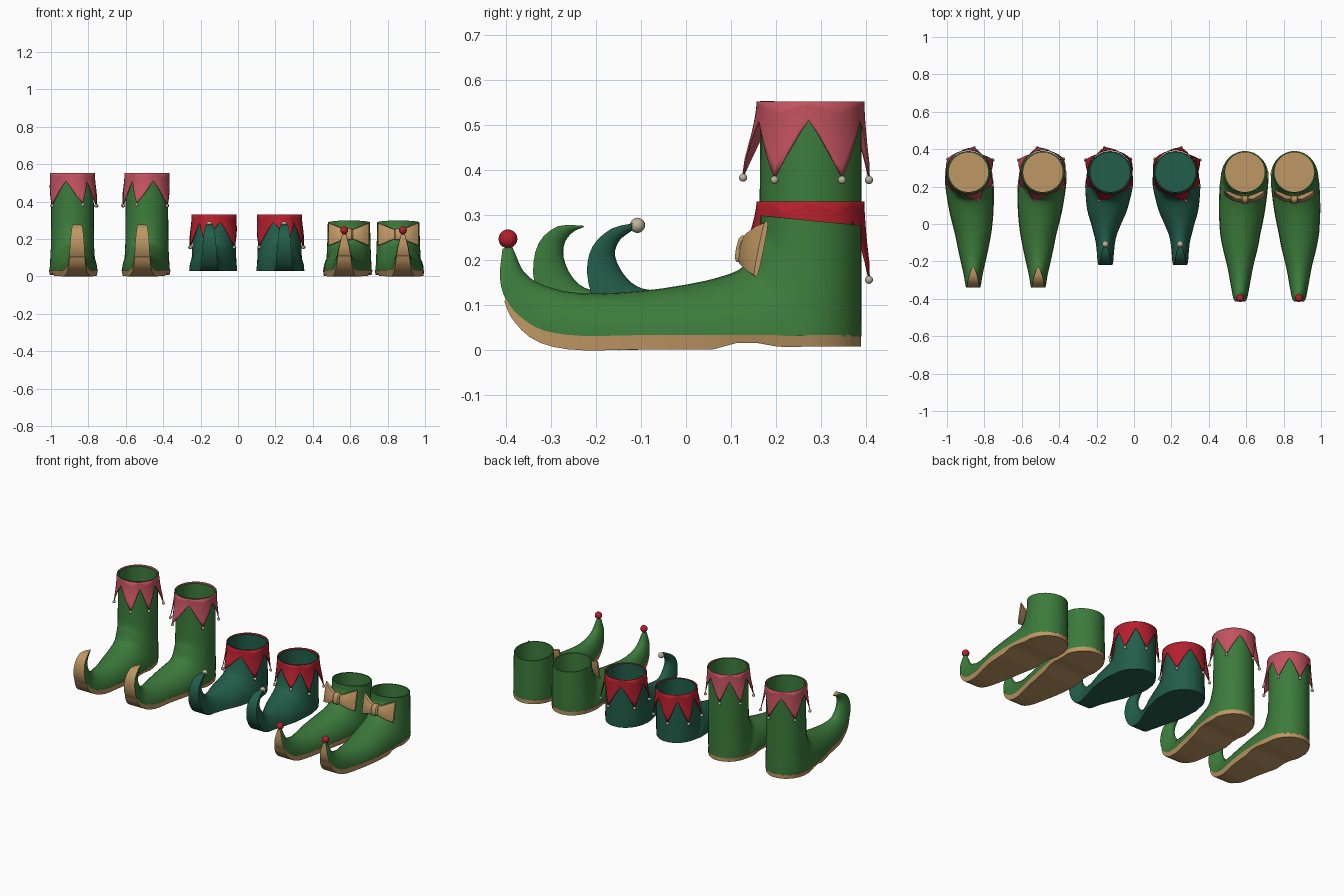
import bpy, bmesh, math
from mathutils import Vector

cube = bpy.data.objects.get("Cube")
if cube:
    bpy.data.objects.remove(cube, do_unlink=True)


def material(name, r, g, b):
    m = bpy.data.materials.new(name)
    m.use_nodes = True
    m.diffuse_color = (r, g, b, 1)
    node = m.node_tree.nodes["Principled BSDF"]
    node.inputs["Base Color"].default_value = (r, g, b, 1)
    node.inputs["Roughness"].default_value = 0.8
    return m


GREEN = material("leaf green", .045, .2, .045)
TEAL = material("dark teal green", .016, .11, .068)
TAN = material("tan leather", .52, .31, .125)
RED = material("deep red", .46, .014, .026)
PINK = material("rose pink", .54, .085, .115)
CREAM = material("cream", .5, .45, .32)

MID = .277      # y of the ankle opening centre
SEGS = 32       # points around each shoe ring
STEPS = 3       # smoothing steps between profile rows


def finish(bm, name, mats, place, angle=40):
    """Mirror by side, move to the shoe's x, and shade."""
    x, side = place
    for v in bm.verts:
        v.co.x = x + side * v.co.x
    bmesh.ops.recalc_face_normals(bm, faces=bm.faces)
    mesh = bpy.data.meshes.new(name)
    bm.to_mesh(mesh)
    bm.free()
    for m in mats:
        mesh.materials.append(m)
    ob = bpy.data.objects.new(name, mesh)
    bpy.context.collection.objects.link(ob)
    bpy.ops.object.select_all(action='DESELECT')
    ob.select_set(True)
    bpy.context.view_layer.objects.active = ob
    bpy.ops.object.shade_smooth_by_angle(angle=math.radians(angle))
    return ob


def loft(rings, rule=lambda k, i: 0, closed=True, start_mat=0):
    """Skin a list of point rings; rule(ring, column) gives the material."""
    bm = bmesh.new()
    rows = [[bm.verts.new(p) for p in ring] for ring in rings]
    n = len(rows[0])
    for k, (a, b) in enumerate(zip(rows, rows[1:])):
        for i in range(n if closed else n - 1):
            j = (i + 1) % n
            bm.faces.new((a[i], a[j], b[j], b[i])).material_index = rule(k, i)
    if closed:
        bm.faces.new(rows[0]).material_index = start_mat
        bm.faces.new(rows[-1]).material_index = rule(len(rows), n - 1)
    return bm


def ball(name, co, r, mat, place):
    bm = bmesh.new()
    bmesh.ops.create_uvsphere(bm, u_segments=16, v_segments=10, radius=r)
    bmesh.ops.translate(bm, verts=bm.verts, vec=co)
    finish(bm, name, [mat], place, 80)


def smooth_rows(rows):
    """Catmull-Rom interpolation of profile rows."""
    out = []
    for k in range(len(rows) - 1):
        quad = [rows[min(max(k + d, 0), len(rows) - 1)] for d in (-1, 0, 1, 2)]
        for s in range(STEPS):
            t = s / STEPS
            out.append([b + .5 * t * (c - a + t * (2*a - 5*b + 4*c - d + t * (3*(b - c) + d - a)))
                        for a, b, c, d in zip(*quad)])
    return out + [list(rows[-1])]


def lean(y):
    """Sideways drift of the foot toward the toe."""
    return .025 * min(1, max(0, (MID - y) / .33))


def ring(py, pz, sy, sz, w, qy, qz):
    """Front half bows from the side line S to P, back half from S to Q."""
    pts = []
    for i in range(SEGS):
        a = math.tau * i / SEGS
        s = math.sin(a)
        ey, ez = (py, pz) if s >= 0 else (qy, qz)
        f = abs(s)
        pts.append((lean(sy) + w * math.cos(a), sy + (ey - sy) * f, sz + (ez - sz) * f))
    return pts


def shoe_body(name, place, upper, insole, under, top, tilt, foot):
    shaft = [(.165, top + tilt, MID, top, .113),
             (.163, min(.3, top - .03), .275, .2, .115),
             (.152, .25, .27, .1, .119),
             (.138, .208, .25, .03, .124)]
    rows = smooth_rows(shaft + foot)
    corner = STEPS * 3
    # Inner floor and lining come first, then the outside from rim to toe tip
    rings = [ring(MID - .106, z + t, MID, z, .106, MID + .106, z - t)
             for z, t in ((.045, 0), (top, tilt))]
    for k, (py, pz, sy, sz, w) in enumerate(rows):
        sz = max(sz, .028)
        q = (.39, sz - tilt * max(0, 1 - k / 3)) if k <= corner else (sy, sz)
        rings.append(ring(py, pz, sy, sz, w, *q))
    rule = lambda k, i: 2 if k >= corner + 2 and i >= SEGS // 2 else 0
    finish(loft(rings, rule, start_mat=1), name, [upper, insole, under], place)
    return rows[corner + 1:]


def shoe_sole(name, place, rows):
    # Rounded heel outline, then the foot edge up to the start of the toe curl
    line = [(.25 + .14 * math.sin(a), .03, .126 * math.cos(a))
            for a in (math.radians(d) for d in (84, 70, 55, 40, 25, 10))]
    line += [(r[2], max(r[3], .028), r[4]) for r in rows if r[3] < .12]
    rings = []
    for k, (y, z, w) in enumerate(line):
        a, b = line[max(k - 1, 0)], line[min(k + 1, len(line) - 1)]
        d = Vector((b[0] - a[0], b[1] - a[1])).normalized()
        t = .022 if y > .19 else .015 if y > .11 else .029
        t *= max(.15, 1 - max(0, z - .03) / .09)
        low = (y - d.y * t, z + d.x * t)
        w, x = w * 1.02, lean(y)
        rings.append([(x - w, y, z + .003), (x + w, y, z + .003),
                      (x + w * .96, *low), (x - w * .96, *low)])
    finish(loft(rings), name, [TAN], place, 30)


# Hanging collar points: tip offsets from the shaft centre, starting at the front
TIPS = [(.055, -.15), (.125, -.07), (.13, .065), (.03, .13), (-.11, .07), (-.108, -.08)]


def collar(name, place, mat, top, valley, drop, front_drop):
    angles = [math.atan2(y, x) for x, y in TIPS]
    for k in range(1, len(angles)):
        while angles[k] < angles[k - 1]:
            angles[k] += math.tau
    count, cols, levels = len(TIPS), 4, 6
    rings = [[] for _ in range(levels + 1)]
    for k in range(count):
        a = angles[k]
        before = angles[k - 1] - (math.tau if k == 0 else 0)
        after = angles[(k + 1) % count] + (math.tau if k == count - 1 else 0)
        fall = front_drop if k == 0 else drop
        reach = math.hypot(*TIPS[k])
        for c in range(-cols, cols + (k == count - 1)):
            u = c / cols
            ang = a + abs(u) * .5 * ((after if u > 0 else before) - a)
            point = (1 - abs(u)) ** 1.15
            for l in range(levels + 1):
                t = l / levels
                r = .118 + (reach - .118) * point * t ** 1.5
                z = top - t * (valley + (fall - valley) * point)
                rings[l].append((r * math.cos(ang), MID + r * math.sin(ang), z))
        x, y = TIPS[k]
        ball(name + "_bell", (x, y + MID, top - fall - .004), .009, CREAM, place)
    bm = loft(rings, closed=False)
    bmesh.ops.remove_doubles(bm, verts=bm.verts, dist=.0005)
    ob = finish(bm, name, [mat], place, 50)
    mod = ob.modifiers.new("cloth thickness", 'SOLIDIFY')
    mod.thickness, mod.offset = .004, 0


def bow(place):
    def slab(x, half, y, thick):
        pts = []
        for i in range(12):
            a = math.tau * i / 12
            c, s = math.cos(a), math.sin(a)
            z = half * math.copysign(abs(s) ** .5, s)
            pts.append((x, y + .2 * z + thick * math.copysign(abs(c) ** .6, c), .225 + z))
        return pts
    for side, label in ((1, "bow_wing_inner"), (-1, "bow_wing_outer")):
        wing = [(.008, .022, .135, .01), (.045, .036, .138, .018),
                (.085, .054, .155, .014), (.108, .062, .167, .006)]
        finish(loft([slab(side * x, h, y, t) for x, h, y, t in wing]), label, [TAN], place)
    knot = [(-.021, .024, .132, .014), (-.014, .031, .131, .02),
            (.014, .031, .131, .02), (.021, .024, .132, .014)]
    finish(loft([slab(*k) for k in knot]), "bow_knot", [TAN], place)


# Foot rows: instep y, instep z, edge y, edge z, half width
INSTEP = [(.118, .178, .2, .03, .127)]
BOOT = INSTEP + [
    (.04, .153, .06, .03, .115), (-.08, .131, -.08, .03, .09), (-.17, .127, -.18, .03, .07),
    (-.225, .138, -.27, .055, .05), (-.255, .165, -.32, .105, .042),
    (-.272, .205, -.34, .17, .038), (-.269, .24, -.328, .237, .032),
    (-.25, .263, -.285, .275, .024), (-.227, .273, -.228, .276, .004)]
BOOTIE = INSTEP + [
    (.06, .155, .08, .03, .108), (0, .14, 0, .03, .08), (-.07, .133, -.08, .03, .055),
    (-.11, .142, -.15, .04, .046), (-.14, .17, -.2, .1, .042),
    (-.158, .21, -.22, .17, .036), (-.149, .242, -.208, .23, .03),
    (-.125, .262, -.165, .27, .022), (-.108, .272, -.112, .282, .01)]
SLIPPER = INSTEP + [
    (.04, .153, .06, .03, .12), (-.1, .131, -.1, .03, .098), (-.238, .126, -.227, .028, .068),
    (-.32, .145, -.316, .04, .052), (-.355, .168, -.37, .072, .042),
    (-.37, .19, -.4, .11, .035), (-.378, .21, -.414, .16, .026),
    (-.387, .23, -.408, .225, .01)]

# Tall boots with pink collars
for place in ((-.885, 1), (-.487, -1)):
    rows = shoe_body("tall_boot", place, GREEN, TAN, TAN, .55, .004, BOOT)
    shoe_sole("tall_boot_sole", place, rows)
    collar("tall_boot_collar", place, PINK, .552, .042, .17, .165)

# Teal ankle boots with red collars and a bell on the toe
for place in ((-.128, -1), (.222, 1)):
    shoe_body("ankle_boot", place, TEAL, TEAL, TEAL, .327, .003, BOOTIE)
    collar("ankle_boot_collar", place, RED, .33, .042, .17, .13)
    ball("ankle_boot_toe_bell", (lean(-1), -.108, .277), .017, CREAM, place)

# Low slippers with bows and red toe balls
for place in ((.593, -1), (.857, 1)):
    rows = shoe_body("slipper", place, GREEN, TAN, TAN, .288, .011, SLIPPER)
    shoe_sole("slipper_sole", place, rows)
    bow(place)
    ball("slipper_toe_ball", (lean(-1), -.396, .247), .021, RED, place)
